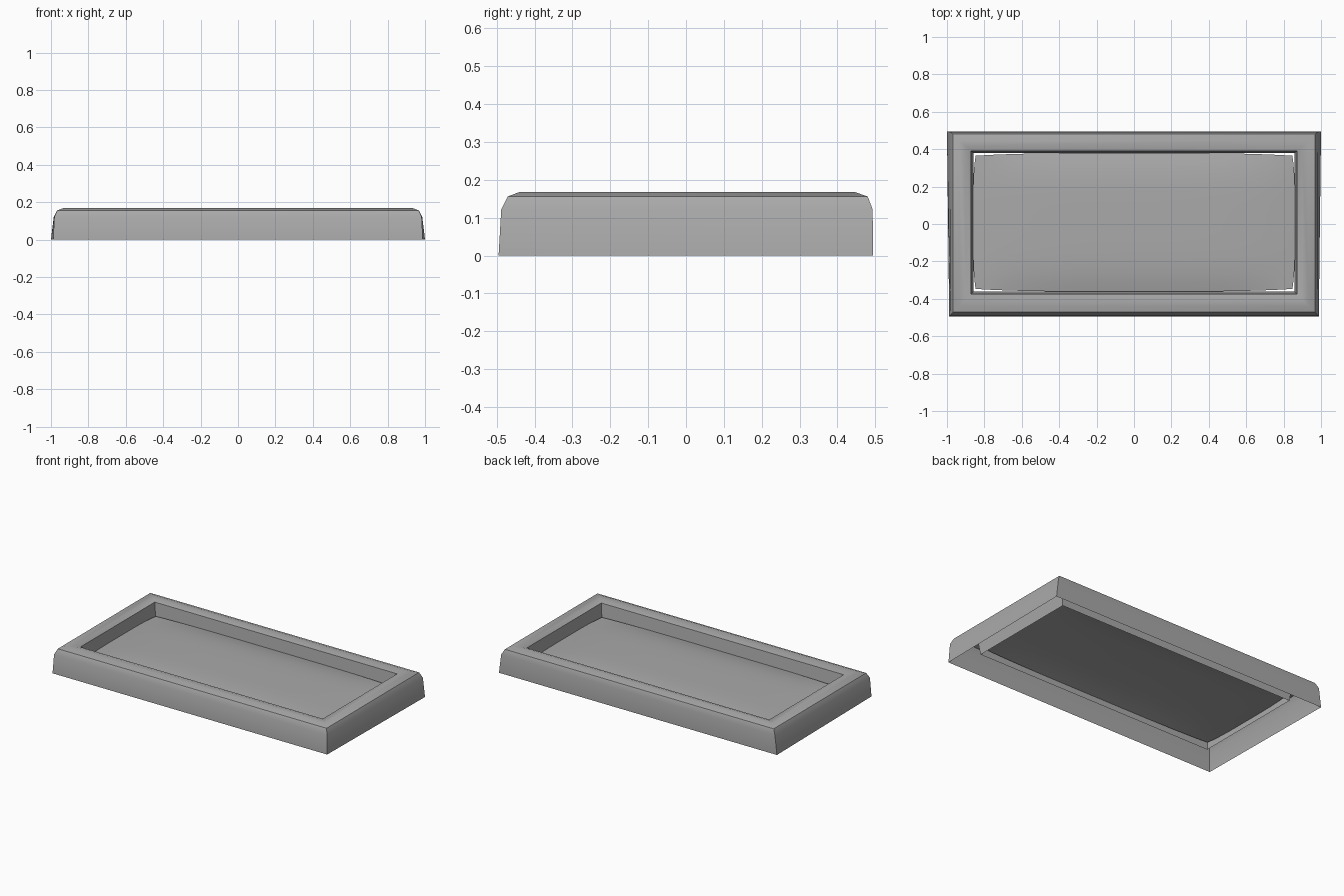
import bpy
import bmesh

cube = bpy.data.objects.get("Cube")
if cube:
    bpy.data.objects.remove(cube, do_unlink=True)

grey = bpy.data.materials.new("mid grey")
grey.use_nodes = True
colour = (0.4, 0.4, 0.4, 1)
grey.diffuse_color = colour
grey.node_tree.nodes["Principled BSDF"].inputs["Base Color"].default_value = colour


def finish(name, bm):
    mesh = bpy.data.meshes.new(name)
    bm.to_mesh(mesh)
    bm.free()
    mesh.materials.append(grey)
    obj = bpy.data.objects.new(name, mesh)
    bpy.context.collection.objects.link(obj)
    bpy.ops.object.select_all(action="DESELECT")
    obj.select_set(True)
    bpy.context.view_layer.objects.active = obj
    bpy.ops.object.shade_smooth_by_angle(angle=0.6)
    return obj


# Mitred hollow frame: rings (front half width, back half width, front y, back y, height)
rings = [
    (0.988, 1.0, -0.495, 0.494, 0.0),
    (0.982, 0.985, -0.488, 0.493, 0.122),
    (0.967, 0.967, -0.471, 0.48, 0.156),
    (0.935, 0.935, -0.44, 0.446, 0.168),
    (0.9, 0.9, -0.405, 0.418, 0.166),
    (0.872, 0.872, -0.375, 0.39, 0.156),
    (0.857, 0.857, -0.361, 0.379, 0.042),
]
bm = bmesh.new()
loops = []
for near, far, front, back, z in rings:
    corners = [(-near, front), (near, front), (far, back), (-far, back)]
    loops.append([bm.verts.new((x, y, z)) for x, y in corners])
for low, high in zip(loops, loops[1:]):
    for i in range(4):
        j = (i + 1) % 4
        bm.faces.new((low[i], low[j], high[j], high[i]))
finish("frame", bm)

# Recessed domed sheet, its edges bowed outward so small gaps stay at the corners
bm = bmesh.new()
bmesh.ops.create_grid(bm, x_segments=24, y_segments=16, size=1)
for v in bm.verts:
    u, w = v.co.x, v.co.y
    v.co.x = u * (0.861 - 0.014 * w ** 4)
    v.co.y = 0.009 + w * (0.37 - 0.014 * u ** 4)
    v.co.z = 0.08 + 0.025 * (1 - u ** 4) * (1 - w ** 4)
finish("recessed_panel", bm)
